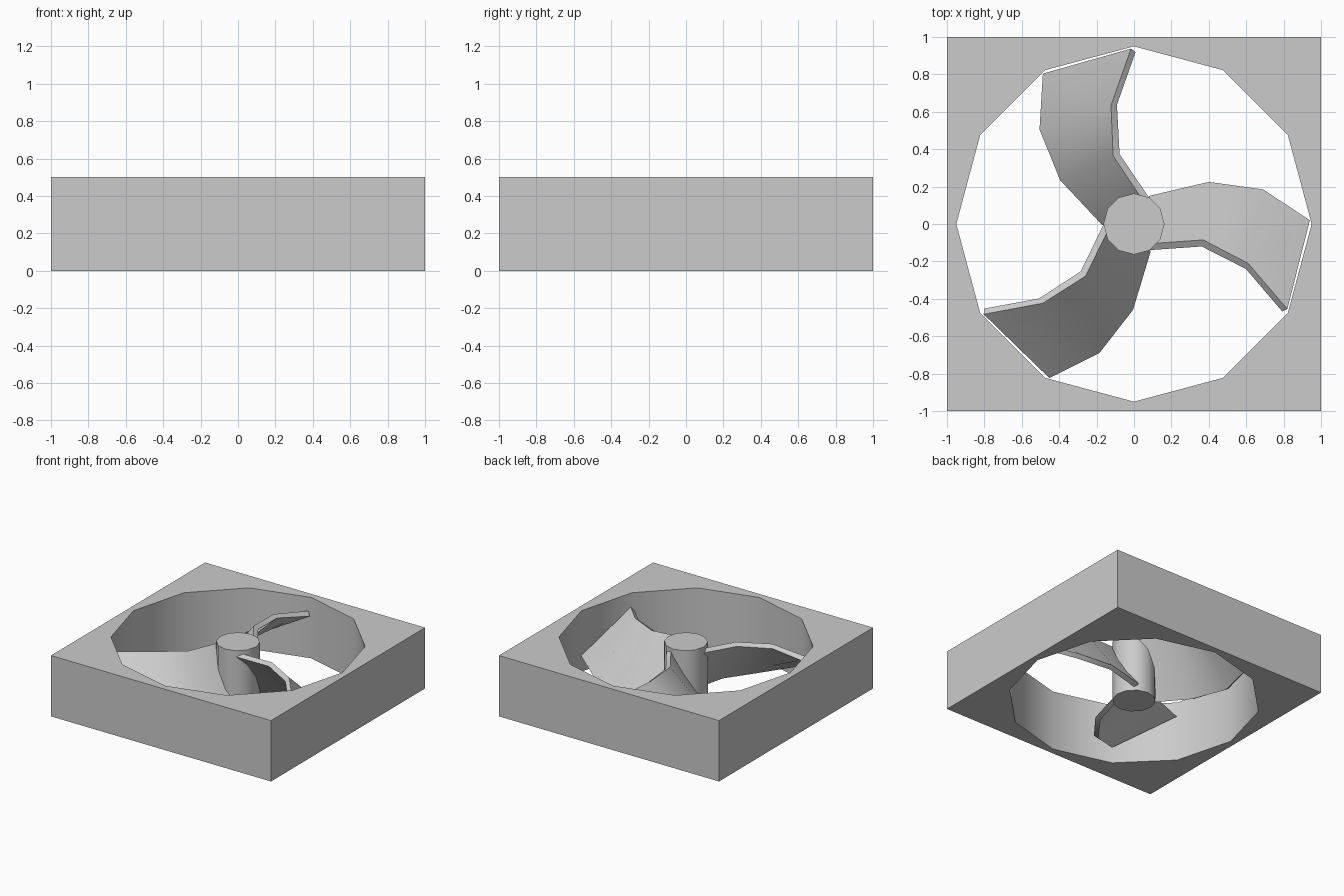
import bpy, bmesh, math
from mathutils import Matrix, Vector

if "Cube" in bpy.data.objects:
    bpy.data.objects.remove(bpy.data.objects["Cube"])

SMOOTH = math.radians(40)


def smooth(obj):
    bpy.ops.object.select_all(action='DESELECT')
    obj.select_set(True)
    bpy.context.view_layer.objects.active = obj
    bpy.ops.object.shade_smooth_by_angle(angle=SMOOTH)


def cylinder(name, radius, depth, z):
    bpy.ops.mesh.primitive_cylinder_add(vertices=12, radius=radius, depth=depth, location=(0, 0, z))
    obj = bpy.context.object
    obj.name = name
    return obj


# Square frame with a twelve-sided opening
bpy.ops.mesh.primitive_cube_add(size=1, location=(0, 0, 0.25))
frame = bpy.context.object
frame.name = "frame"
frame.scale = (2, 2, 0.5)
bpy.ops.object.transform_apply(location=True, rotation=False, scale=True)
cutter = cylinder("opening_cutter", 0.95, 1.0, 0.25)
cut = frame.modifiers.new("opening", 'BOOLEAN')
cut.operation = 'DIFFERENCE'
cut.solver = 'EXACT'
cut.object = cutter
bpy.context.view_layer.objects.active = frame
bpy.ops.object.modifier_apply(modifier=cut.name)
bpy.data.objects.remove(cutter)
smooth(frame)

# Central hub
smooth(cylinder("hub", 0.163, 0.5, 0.25))

# Blade stations from root to tip: low edge and high edge of the upper face
stations = [
    ((0.08, 0.15, 0.05), (0.08, -0.105, 0.47)),
    ((0.40, 0.225, 0.06), (0.37, -0.085, 0.46)),
    ((0.69, 0.185, 0.07), (0.61, -0.21, 0.45)),
    ((0.94, 0.02, 0.14), (0.82, -0.455, 0.39)),
]
# Shift from the upper face to the underside at each station
shifts = [(0, -0.035, -0.02), (-0.008, -0.035, -0.02), (-0.012, -0.03, -0.025), (-0.028, -0.012, -0.03)]


def blade(name, turn):
    bm = bmesh.new()
    rows = []
    for (low, high), s in zip(stations, shifts):
        lo, hi, s = Vector(low), Vector(high), Vector(s)
        rows.append([bm.verts.new(p) for p in (lo, hi, hi + s, lo + s)])
    for a, b in zip(rows, rows[1:]):
        for i in range(4):
            j = (i + 1) % 4
            bm.faces.new((a[i], a[j], b[j], b[i]))
    bm.faces.new(rows[0])
    bm.faces.new(rows[-1])
    bmesh.ops.recalc_face_normals(bm, faces=bm.faces)
    bm.transform(Matrix.Rotation(turn, 4, 'Z'))
    mesh = bpy.data.meshes.new(name)
    bm.to_mesh(mesh)
    bm.free()
    obj = bpy.data.objects.new(name, mesh)
    bpy.context.collection.objects.link(obj)
    smooth(obj)


# Three blades evenly spaced around the hub
for k in range(3):
    blade(f"blade_{k + 1}", k * math.tau / 3)
